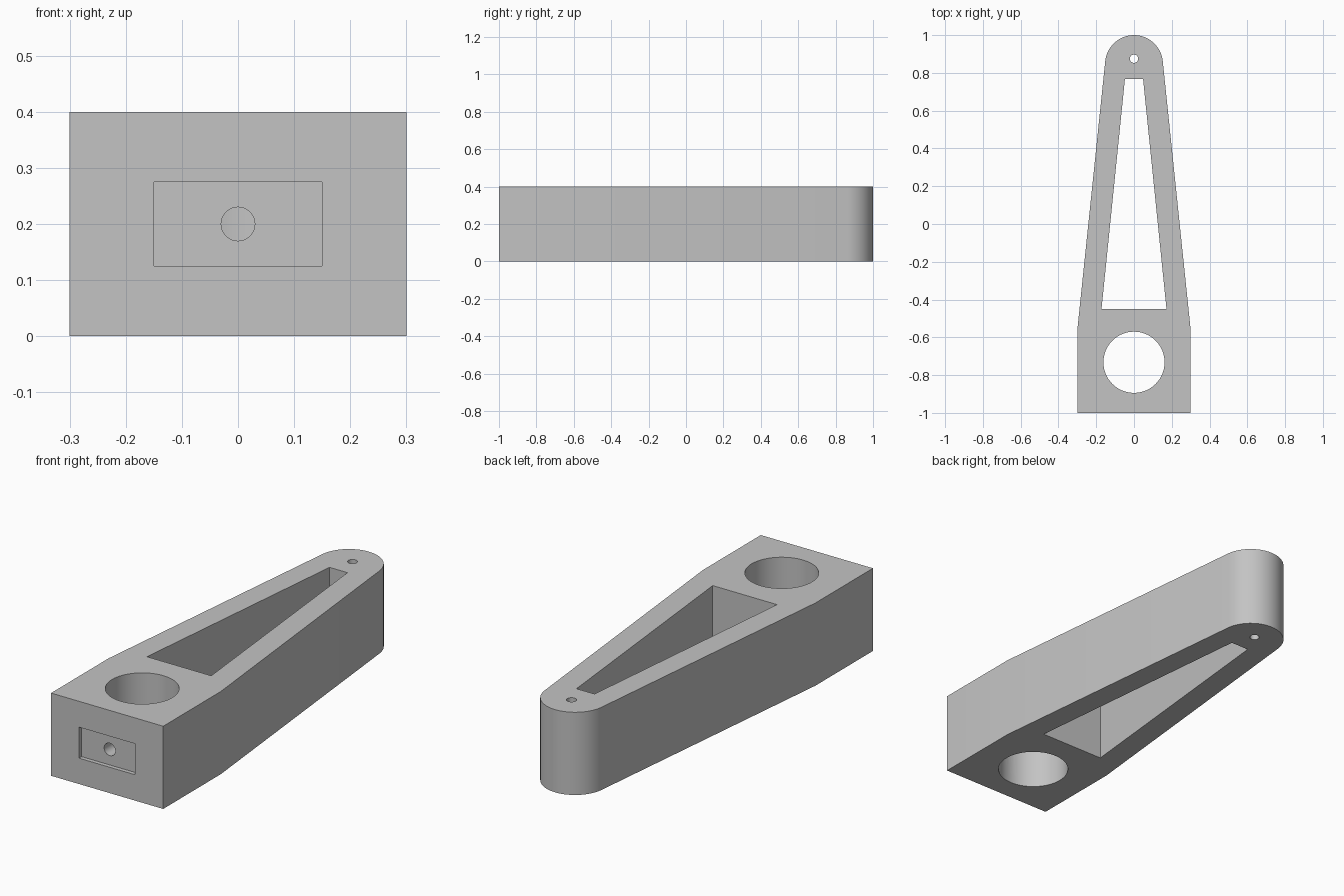
import bpy, bmesh
from math import sin, cos, pi, atan2
from mathutils import Matrix

cube = bpy.data.objects.get("Cube")
if cube:
    bpy.data.objects.remove(cube, do_unlink=True)

HEIGHT = 0.4
grey = bpy.data.materials.new("plain_grey")
grey.use_nodes = True
colour = (0.55, 0.55, 0.55, 1)
grey.diffuse_color = colour
grey.node_tree.nodes["Principled BSDF"].inputs["Base Color"].default_value = colour


def add_object(name, bm):
    bmesh.ops.recalc_face_normals(bm, faces=bm.faces)
    mesh = bpy.data.meshes.new(name)
    bm.to_mesh(mesh)
    bm.free()
    mesh.materials.append(grey)
    obj = bpy.data.objects.new(name, mesh)
    bpy.context.collection.objects.link(obj)
    return obj


def prism(name, outline, bottom, top):
    """Extrude a plan outline upward."""
    bm = bmesh.new()
    face = bm.faces.new([bm.verts.new((x, y, bottom)) for x, y in outline])
    new = bmesh.ops.extrude_face_region(bm, geom=[face])["geom"]
    verts = [v for v in new if isinstance(v, bmesh.types.BMVert)]
    bmesh.ops.translate(bm, vec=(0, 0, top - bottom), verts=verts)
    return add_object(name, bm)


def rod(name, radius, length, matrix, segments=64):
    bm = bmesh.new()
    bmesh.ops.create_cone(bm, cap_ends=True, segments=segments, radius1=radius,
                          radius2=radius, depth=length, matrix=matrix)
    return add_object(name, bm)


def mirrored(points):
    """Complete a right-hand half outline across x = 0."""
    return points + [(-x, y) for x, y in reversed(points)]


# Tapered arm with a square base and a rounded tip tangent to its sides
tip_r = 0.153
tip_y = 1 - tip_r
start = atan2(0.104, 1)
steps = 24
arc = [start + (pi - 2 * start) * i / steps for i in range(steps + 1)]
outline = [(0.3, -1), (0.3, -0.56)]
outline += [(tip_r * cos(a), tip_y + tip_r * sin(a)) for a in arc]
outline += [(-0.3, -0.56), (-0.3, -1)]
arm = prism("tapered_arm", outline, 0, HEIGHT)

# Cutters: tapered window, large bore, pin hole, front recess and its hole
upright = Matrix.Translation
mid = HEIGHT / 2
cutters = [
    prism("window_cutter", mirrored([(0.172, -0.45), (0.048, 0.768)]), -0.1, 0.5),
    rod("bore_cutter", 0.162, 1, upright((0, -0.732, mid))),
    rod("pin_hole_cutter", 0.022, 1, upright((0, 0.875, mid)), 32),
    prism("recess_cutter", mirrored([(0.15, -1.1), (0.15, -0.98)]), 0.125, 0.275),
    rod("front_hole_cutter", 0.03, 0.3,
        Matrix.Translation((0, -0.95, mid)) @ Matrix.Rotation(pi / 2, 4, "X"), 32),
]

bpy.context.view_layer.objects.active = arm
arm.select_set(True)
for cutter in cutters:
    cutter.hide_render = True
    mod = arm.modifiers.new(cutter.name, "BOOLEAN")
    mod.operation = "DIFFERENCE"
    mod.solver = "EXACT"
    mod.object = cutter
    bpy.ops.object.modifier_apply(modifier=mod.name)
    bpy.data.objects.remove(cutter, do_unlink=True)

# Smooth curved walls, keep the edges crisp
bpy.ops.object.shade_smooth_by_angle(angle=pi / 9)
